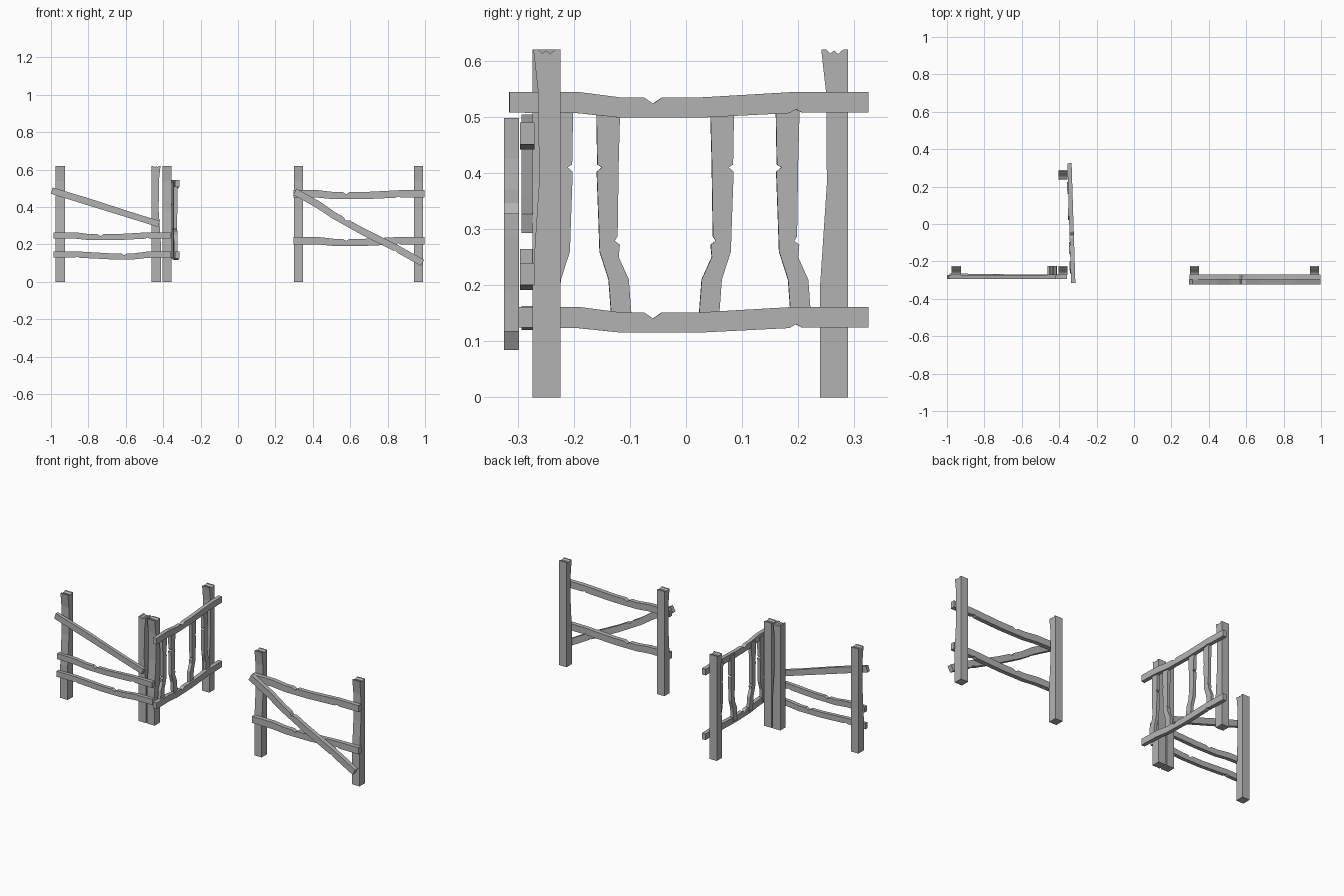
import bpy, bmesh
from math import radians, atan2, degrees
from mathutils import Matrix, Vector

if "Cube" in bpy.data.objects:
    bpy.data.objects.remove(bpy.data.objects["Cube"])

# Dark weathered grey
WOOD = bpy.data.materials.new("weathered_wood")
WOOD.diffuse_color = (.45, .45, .45, 1)
WOOD.use_nodes = True
WOOD.node_tree.nodes["Principled BSDF"].inputs["Base Color"].default_value = WOOD.diffuse_color


def prism(name, pts, thick, mat):
    """Extrude an x/z outline along local y, centred, then place it."""
    bm = bmesh.new()
    face = bm.faces.new([bm.verts.new((x, -thick / 2, z)) for x, z in pts])
    ext = bmesh.ops.extrude_face_region(bm, geom=[face], use_keep_orig=True)
    moved = [g for g in ext["geom"] if isinstance(g, bmesh.types.BMVert)]
    bmesh.ops.translate(bm, verts=moved, vec=(0, thick, 0))
    bm.transform(mat)
    bmesh.ops.recalc_face_normals(bm, faces=bm.faces)
    me = bpy.data.meshes.new(name)
    bm.to_mesh(me)
    bm.free()
    me.materials.append(WOOD)
    ob = bpy.data.objects.new(name, me)
    bpy.context.collection.objects.link(ob)
    return ob


def place(x, y, z, turn=0, pitch=0):
    return (Matrix.Translation((x, y, z)) @ Matrix.Rotation(radians(turn), 4, 'Z')
            @ Matrix.Rotation(radians(-pitch), 4, 'Y'))


# Outlines: post with hewn top, sagging notched rail, crooked slat
POST = [(-.025, 0), (.025, 0), (.025, .62), (.016, .62), (.007, .612), (0, .618),
        (-.007, .613), (-.014, .62), (-.023, .62), (-.014, .54), (-.013, .38), (-.025, .2)]
SLAT = [(-.022, .53), (-.02, .415), (-.012, .41), (-.021, .402), (-.018, .32),
        (-.016, .26), (0, .21), (.006, .13), (.042, .13), (.036, .21), (.018, .25),
        (.02, .272), (.011, .279), (.016, .287), (.018, .42), (.021, .53)]


def rail_outline(length, h=.037, flip=False):
    top = [(0, 0), (.19, 0), (.31, -.01), (.375, -.01), (.4, -.021), (.425, -.01),
           (.53, -.01), (.8, 0), (1, 0)]
    bot = [(1, 0), (.815, 0), (.798, .006), (.78, -.001), (.53, -.009), (.31, -.009),
           (.19, -.001), (0, 0)]
    s = -1 if flip else 1
    return ([(s * (t - .5) * length, h / 2 + z) for t, z in top]
            + [(s * (t - .5) * length, -h / 2 + z) for t, z in bot])


def diagonal(name, a, b, y, thick, outline=None):
    d = Vector(b) - Vector(a)
    c = (Vector(a) + Vector(b)) / 2
    outline = outline or rail_outline(d.length)
    prism(name, outline, thick, place(c.x, y, c.y, 0, degrees(atan2(d.y, d.x))))


# Posts
for name, x, y, turn in [("left_outer_post", -.95, -.249, 90),
                         ("left_inner_post", -.437, -.249, 180),
                         ("gate_hinge_post", -.38, -.249, 90),
                         ("gate_latch_post", -.38, .264, 90),
                         ("right_inner_post", .323, -.249, 90),
                         ("right_outer_post", .965, -.249, 90)]:
    prism(name, POST, .049, place(x, y, 0, turn))

# Left fence section
prism("left_upper_rail", rail_outline(.63, .033), .022, place(-.672, -.28, .248, -.8))
prism("left_lower_rail", rail_outline(.63, .033, True), .022, place(-.672, -.282, .146))
w = .0175
diagonal("left_brace", (-.995, .487), (-.423, .31), -.283, .02,
         [(-.3, -w), (.3, -w), (.3, w), (.19, w - .002), (-.1, w + .002), (-.3, w)])

# Right fence section
for name, z in [("right_upper_rail", .47), ("right_lower_rail", .22)]:
    prism(name, rail_outline(.7, .039), .026, place(.648, -.283, z))
diagonal("right_brace", (.304, .482), (.987, .101), -.311, .026)

# Open gate: two rails and four crooked slats behind them
GATE = place(-.335, .005, 0, 91.8)
for name, z in [("gate_top_rail", .526), ("gate_bottom_rail", .143)]:
    prism(name, rail_outline(.64), .023, GATE @ Matrix.Translation((0, 0, z)))
for i, (y, s) in enumerate([(-.228, -1), (-.143, 1), (.059, -1), (.177, 1)]):
    prism(f"gate_slat_{i + 1}", [(s * u, z) for u, z in SLAT], .019,
          GATE @ Matrix.Translation((y, .007, 0)))
